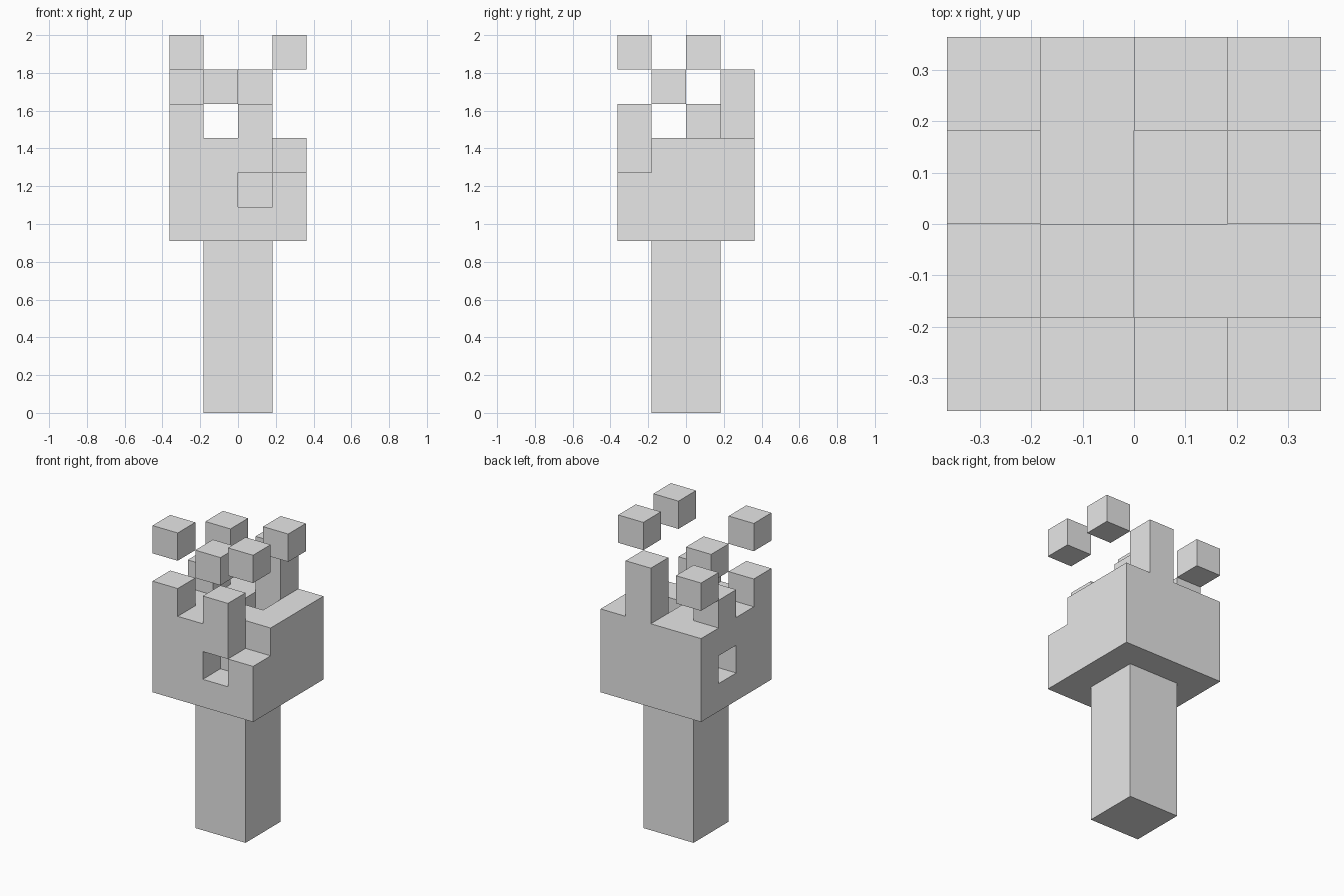
import bpy
import bmesh
from itertools import product
from mathutils import Vector

cube = bpy.data.objects.get("Cube")
if cube:
    bpy.data.objects.remove(cube, do_unlink=True)

UNIT = 2 / 11  # edge of one block

stone = bpy.data.materials.new("plain_grey")
stone.use_nodes = True
grey = (0.8, 0.8, 0.8, 1)
stone.diffuse_color = grey
stone.node_tree.nodes["Principled BSDF"].inputs["Base Color"].default_value = grey


def block(xs, ys, zs):
    """Cells of a box given as index ranges."""
    return set(product(range(*xs), range(*ys), range(*zs)))


def build(name, cells, solid):
    """Skin the cells, leaving out faces hidden by neighbouring cells."""
    bm = bmesh.new()
    for cell in sorted(cells):
        for axis, side in product(range(3), (-1, 1)):
            normal = Vector((0, 0, 0))
            normal[axis] = side
            if tuple(int(c + n) for c, n in zip(cell, normal)) in solid:
                continue
            u = Vector((0, 0, 0))
            u[(axis + 1) % 3] = 1
            v = normal.cross(u)
            mid = Vector(cell) + Vector((-1.5, -1.5, 0.5)) + normal / 2
            ring = [mid + (a * u + b * v) / 2
                    for a, b in ((-1, -1), (1, -1), (1, 1), (-1, 1))]
            bm.faces.new([bm.verts.new(p * UNIT) for p in ring])
    bmesh.ops.remove_doubles(bm, verts=bm.verts[:], dist=0.001)
    bmesh.ops.dissolve_limit(bm, angle_limit=0.01, verts=bm.verts[:], edges=bm.edges[:])
    mesh = bpy.data.meshes.new(name)
    bm.to_mesh(mesh)
    bm.free()
    mesh.materials.append(stone)
    obj = bpy.data.objects.new(name, mesh)
    bpy.context.scene.collection.objects.link(obj)


# Stem
stem = block((1, 3), (1, 3), (0, 5))

# Head: a thick block with a front notch, a top pit and two side holes
head = block((0, 4), (0, 4), (5, 8))
head -= {(3, 0, 7), (2, 2, 7), (2, 0, 6), (0, 2, 6)}
# Broken columns rising from the head
head |= {(0, 0, 8), (0, 2, 8), (2, 0, 8)} | block((2, 3), (3, 4), (8, 10))

build("stem", stem, stem | head)
build("head", head, stem | head)

# Loose blocks floating above the head
floating = {
    "floating_block_front_right": (0, 0, 10),
    "floating_block_front_left": (3, 0, 10),
    "floating_block_left": (3, 2, 10),
    "floating_block_middle": (1, 1, 9),
    "floating_block_back_right": (0, 3, 9),
}
for name, cell in floating.items():
    build(name, {cell}, {cell})
